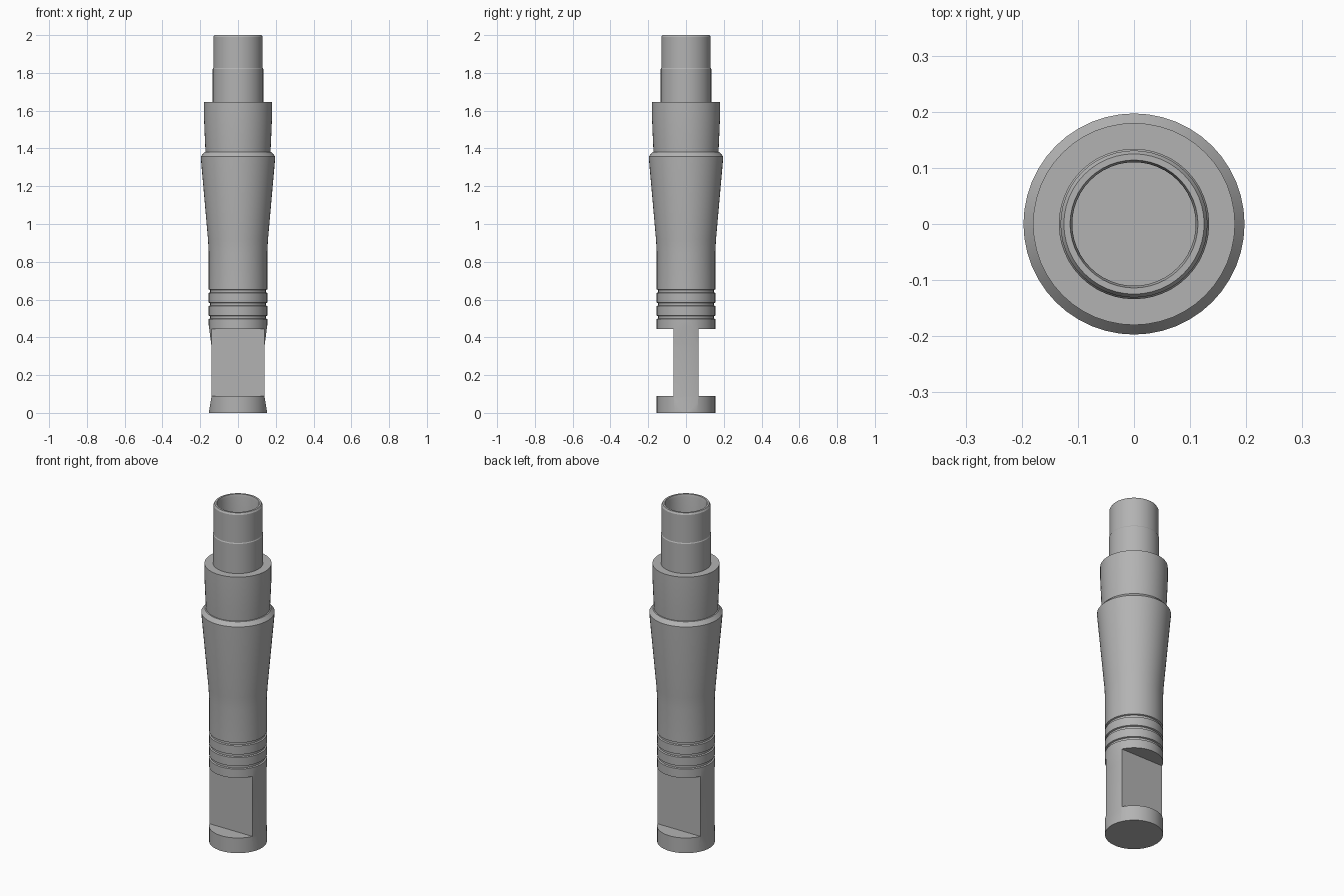
import bpy, bmesh, math

SEGMENTS = 48

cube = bpy.data.objects.get("Cube")
if cube:
    bpy.data.objects.remove(cube, do_unlink=True)

grey = bpy.data.materials.new("plain grey")
grey.use_nodes = True
grey.diffuse_color = (0.45, 0.45, 0.45, 1)
grey.node_tree.nodes["Principled BSDF"].inputs["Base Color"].default_value = (0.45, 0.45, 0.45, 1)


def add_object(name, bm):
    bmesh.ops.recalc_face_normals(bm, faces=bm.faces[:])
    mesh = bpy.data.meshes.new(name)
    bm.to_mesh(mesh)
    bm.free()
    mesh.materials.append(grey)
    obj = bpy.data.objects.new(name, mesh)
    bpy.context.collection.objects.link(obj)
    return obj


def lathe(name, profile):
    """Turn a (radius, z) profile into a closed solid with flat end discs."""
    bm = bmesh.new()
    rings = []
    for r, z in profile:
        angles = [2 * math.pi * i / SEGMENTS for i in range(SEGMENTS)]
        rings.append([bm.verts.new((r * math.cos(a), r * math.sin(a), z)) for a in angles])
    for low, high in zip(rings, rings[1:]):
        for i in range(SEGMENTS):
            j = (i + 1) % SEGMENTS
            bm.faces.new((low[i], low[j], high[j], high[i]))
    bm.faces.new(rings[0])
    bm.faces.new(rings[-1])
    return add_object(name, bm)


def prism(name, outline, axis, sign):
    """Extrude a (distance, z) outline sideways; distance runs along the axis."""
    bm = bmesh.new()
    ends = []
    for w in (-0.4, 0.4):
        ends.append([bm.verts.new((sign * d, w, z) if axis == "x" else (w, sign * d, z))
                     for d, z in outline])
    n = len(outline)
    for i in range(n):
        j = (i + 1) % n
        bm.faces.new((ends[0][i], ends[0][j], ends[1][j], ends[1][i]))
    for end in ends:
        bm.faces.new(end)
    return add_object(name, bm)


def cut(target, cutter):
    cutter.hide_render = True
    mod = target.modifiers.new("cut", "BOOLEAN")
    mod.operation = "DIFFERENCE"
    mod.solver = "EXACT"
    mod.object = cutter
    bpy.ops.object.select_all(action="DESELECT")
    bpy.context.view_layer.objects.active = target
    target.select_set(True)
    bpy.ops.object.modifier_apply(modifier=mod.name)
    bpy.data.objects.remove(cutter, do_unlink=True)


# Shaft: straight foot, three narrow grooves
GRIP = 0.155
profile = [(GRIP, 0)]
for z in (0.497, 0.566, 0.635):
    profile += [(GRIP, z), (GRIP - 0.008, z + 0.003), (GRIP - 0.008, z + 0.015), (GRIP, z + 0.018)]
# Flared handle and shoulder
profile += [(GRIP, 0.85), (0.159, 0.92), (0.197, 1.35), (0.197, 1.358), (0.178, 1.38)]
# Collar, stepped tube and hollow bore
profile += [(0.172, 1.381), (0.175, 1.44), (0.180, 1.56), (0.180, 1.645),
            (0.134, 1.645), (0.134, 1.82), (0.131, 1.825), (0.131, 1.99), (0.125, 2.0),
            (0.114, 2.0), (0.110, 1.985), (0.110, 1.6)]
shaft = lathe("turned_shaft", profile)

# Wrench flats front and back, shallow relieved sides left and right
flat = [(0.066, 0.09), (0.4, 0.09), (0.4, 0.445), (0.066, 0.445)]
relief = [(0.158, -0.02), (0.14, 0.09), (0.14, 0.35), (0.157, 0.48), (0.4, 0.48), (0.4, -0.02)]
for sign in (-1, 1):
    cut(shaft, prism("flat_cutter", flat, "y", sign))
    cut(shaft, prism("side_cutter", relief, "x", sign))

bpy.ops.object.shade_smooth_by_angle(angle=math.radians(30))
